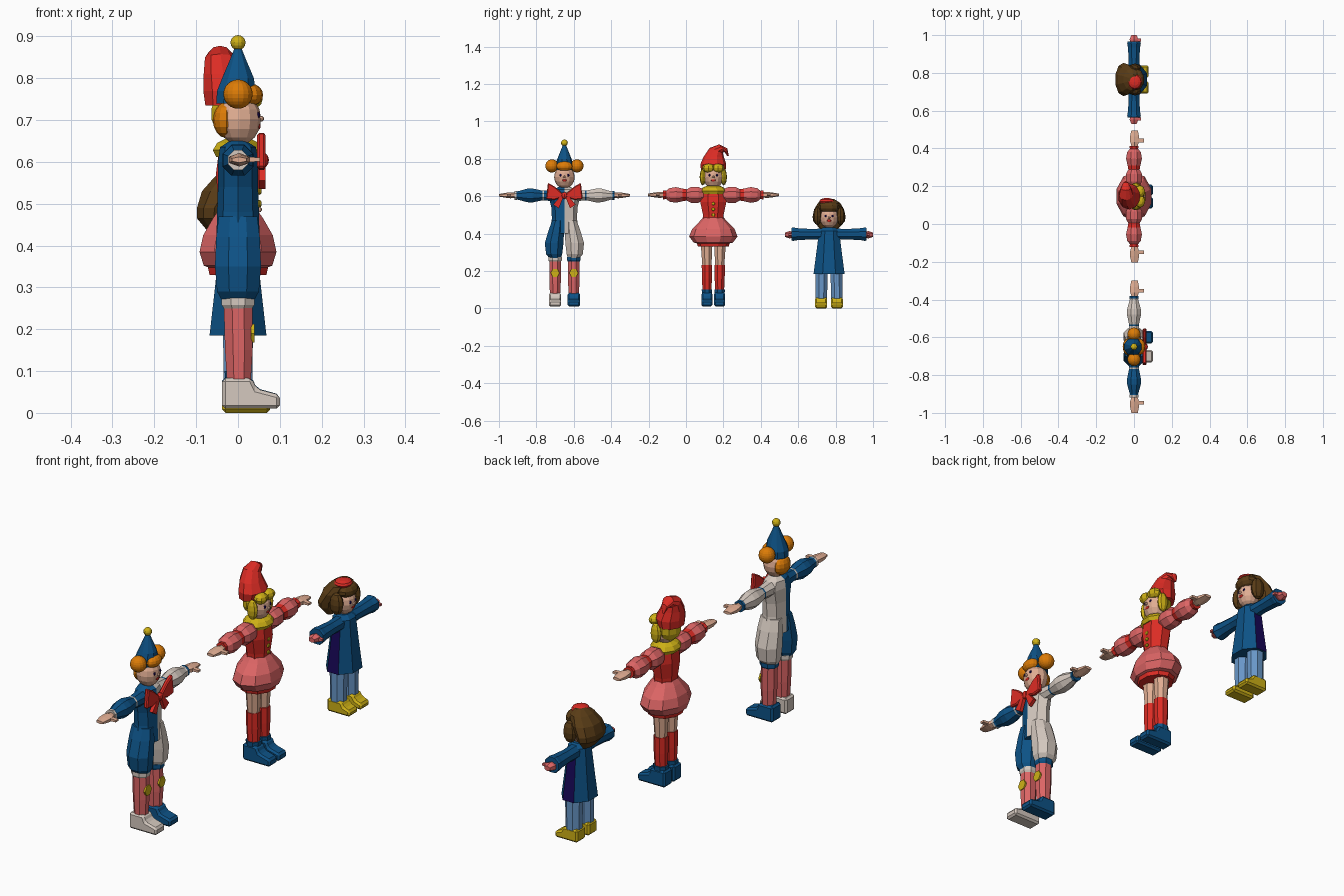
import bpy, bmesh, math
from mathutils import Vector

if "Cube" in bpy.data.objects:
    bpy.data.objects.remove(bpy.data.objects["Cube"])

COLORS = {"blue": (.004, .085, .24), "cream": (.66, .58, .52), "red": (.72, .025, .018),
          "pink": (.72, .13, .13), "yellow": (.62, .44, .008), "orange": (.72, .2, .002),
          "skin": (.75, .42, .29), "brown": (.1, .045, .008), "navy": (.008, .002, .09),
          "light_blue": (.14, .31, .58)}
MATS = {}
for key, rgb in COLORS.items():
    MATS[key] = bpy.data.materials.new(key)
    MATS[key].diffuse_color = (*rgb, 1)


def finish(name, bm, mats, oy):
    """Turn a bmesh into an object of the figure standing at y = oy."""
    bmesh.ops.recalc_face_normals(bm, faces=bm.faces)
    me = bpy.data.meshes.new(name)
    bm.to_mesh(me)
    bm.free()
    for m in mats:
        me.materials.append(MATS[m])
    ob = bpy.data.objects.new(name, me)
    ob.location.y = oy
    bpy.context.collection.objects.link(ob)
    return ob


def loft(name, oy, rings, colors, n=8, axis="z", flat=True):
    """Rings (t, centre a, centre b, radius a, radius b[, tilt]); one colour per segment."""
    if isinstance(colors, str):
        colors = [colors] * (len(rings) - 1)
    mats = list(dict.fromkeys(colors))
    bm = bmesh.new()
    k, ph = (1 / math.cos(math.pi / n), math.pi / n) if flat else (1, 0)
    loops = []
    for t, ca, cb, ra, rb, *tilt in rings:
        w = tilt[0] if tilt else 0
        loop = []
        for i in range(n):
            ang = ph + 2 * math.pi * i / n
            a, ob = ca + k * ra * math.cos(ang), k * rb * math.sin(ang)
            b, h = cb + ob * math.cos(w), t - ob * math.sin(w)
            loop.append(bm.verts.new((a, b, h) if axis == "z" else (a, h, b)))
        loops.append(loop)
    for j, (lo, hi) in enumerate(zip(loops, loops[1:])):
        for i in range(n):
            f = bm.faces.new((lo[i], lo[(i + 1) % n], hi[(i + 1) % n], hi[i]))
            f.material_index = mats.index(colors[j])
    bm.faces.new(loops[0]).material_index = mats.index(colors[0])
    bm.faces.new(loops[-1]).material_index = mats.index(colors[-1])
    return finish(name, bm, mats, oy)


def ball(name, oy, c, r, color, seg=10, rows=7):
    bm = bmesh.new()
    bmesh.ops.create_uvsphere(bm, u_segments=seg, v_segments=rows, radius=1)
    for v in bm.verts:
        v.co = Vector(c) + Vector(v.co[i] * r[i] for i in range(3))
    return finish(name, bm, [color], oy)


def prism(name, oy, pts, lo, hi, color, axis="y", bevel=0):
    """Extrude an outline: (x, z) along y, or (y, z) along x."""
    bm = bmesh.new()
    put = (lambda p, d: (p[0], d, p[1])) if axis == "y" else (lambda p, d: (d, p[0], p[1]))
    a, b = ([bm.verts.new(put(p, d)) for p in pts] for d in (lo, hi))
    bm.faces.new(a)
    bm.faces.new(b)
    for i in range(len(pts)):
        j = (i + 1) % len(pts)
        bm.faces.new((a[i], a[j], b[j], b[i]))
    ob = finish(name, bm, [color], oy)
    if bevel:
        m = ob.modifiers.new("bevel", "BEVEL")
        m.width, m.segments = bevel, 1
    return ob


def shoe(oy, y, half, color, z0, toe, top):
    h = top - z0
    pts = [(-.038, z0), (toe, z0), (toe, z0 + h * .45), (.045, z0 + h * .65),
           (.033, top), (-.038, top)]
    prism("shoe", oy, pts, y - half, y + half, color, bevel=.008)


def hand(oy, s, y0, y1, z, color="skin"):
    d = y1 - y0
    loft("hand", oy, [(s * (y0 + d * f), .003, z, rx, rz) for f, rx, rz in
                      ((0, .015, .012), (.3, .023, .014), (.62, .024, .011), (1, .017, .006))],
         color, 6, "y")
    prism("thumb", oy, [(.015, z - .006), (.053, z - .004), (.053, z + .005), (.015, z + .008)],
          s * (y0 + d * .28), s * (y0 + d * .5), color)


def face(oy, z, r):
    """Head with eyes, mouth and nose on the +x side."""
    ball("head", oy, (.003, 0, z), (r * .95, r, r * 1.12), "skin", 12, 8)
    for s in (-1, 1):
        ball("eye", oy, (r * .87, s * r * .37, z + r * .18), (.005, .006, .007), "navy", 8, 5)
    ball("nose", oy, (r * .99, 0, z + r * .02), (.008, .007, .007), "skin", 8, 5)
    ball("mouth", oy, (r * .88, 0, z - r * .3), (.006, .013, .008), "red", 8, 5)


# ---------- clown ----------
Y = -.65
torso = loft("clown_torso", Y, [(.4, 0, 0, .052, .08), (.48, 0, 0, .05, .067), (.54, 0, 0, .048, .07),
             (.6, 0, 0, .048, .085), (.635, 0, 0, .043, .06), (.65, 0, 0, .02, .03)], "blue", flat=False)
torso.data.materials.append(MATS["cream"])
for p in torso.data.polygons:
    p.material_index = int(p.center.y > .001)
loft("neck", Y, [(.63, 0, 0, .02, .022), (.67, 0, 0, .02, .022)], "skin")
face(Y, .702, .055)
for s, main, other in ((-1, "blue", "cream"), (1, "cream", "blue")):
    loft("clown_sleeve", Y, [(s * t, 0, .604, r, r * h) for t, r, h in
         ((.05, .032, 1), (.11, .026, 1), (.118, .026, 1), (.17, .037, 1), (.2, .036, 1),
          (.25, .022, 1), (.256, .024, 1), (.268, .024, 1))],
         [main, other, main, main, main, main, other], 8, "y")
    hand(Y, s, .262, .35, .605)
    loft("clown_trouser_leg", Y, [(.268, 0, s * .05, .038, .03), (.29, 0, s * .055, .05, .043),
         (.35, 0, s * .055, .055, .05), (.42, 0, s * .043, .052, .041), (.47, 0, s * .035, .046, .03)], main)
    loft("knee_cuff", Y, [(.25, 0, s * .05, .034, .031), (.258, 0, s * .05, .039, .036),
         (.275, 0, s * .05, .039, .036)], other)
    loft("stocking", Y, [(.07, .002, s * .05, .028, .027), (.15, .002, s * .05, .033, .031),
         (.26, 0, s * .05, .034, .031)], "pink")
    prism("knee_patch", Y, [(s * .05 + a, .19 + b) for a, b in
          ((-.024, 0), (-.012, -.022), (.012, -.022), (.024, 0), (.012, .022), (-.012, .022))],
          .031, .039, "yellow", "x")
    shoe(Y, s * .05, .033, other, .01, .1, .083)
    ball("hair_bun", Y, (0, s * .067, .762), (.035, .035, .035), "orange", 16, 12)
    # bow wings and ribbon tails
    prism("bow_wing", Y, [(s * .008, .613), (s * .05, .65), (s * .088, .672), (s * .098, .585),
          (s * .055, .58), (s * .008, .595)], .046, .066, "red", "x", .005)
    prism("bow_tail", Y, [(s * .004, .6), (s * .022, .6), (s * .06, .555), (s * .03, .535)],
          .05, .066, "red", "x")
ball("bow_knot", Y, (.06, 0, .604), (.014, .018, .018), "red", 8, 6)
ball("back_hair", Y, (-.028, 0, .7), (.032, .047, .043), "orange", 12, 8)
ball("fringe", Y, (.03, 0, .76), (.03, .043, .027), "orange", 12, 8)
loft("clown_hat", Y, [(.74, -.006, 0, .046, .046), (.77, -.004, 0, .046, .046), (.8, 0, 0, .038, .036),
     (.845, 0, 0, .019, .019), (.878, 0, 0, .006, .006)], "blue", 10)
ball("hat_pompom", Y, (0, 0, .885), (.018, .018, .018), "yellow", 12, 8)

# ---------- girl in a puffed skirt ----------
Y = .146
loft("bodice", Y, [(.46, 0, 0, .045, .052), (.5, 0, 0, .046, .055), (.57, 0, 0, .053, .07),
     (.615, 0, 0, .047, .068), (.645, 0, 0, .03, .04)], "red")
loft("neck", Y, [(.63, 0, 0, .02, .022), (.67, 0, 0, .02, .022)], "skin")
loft("collar", Y, [(.612, 0, 0, .052, .06), (.628, 0, 0, .06, .069), (.645, 0, 0, .05, .056),
     (.657, 0, 0, .026, .03)], "yellow", 10)
for z in (.5, .53, .56):
    ball("button", Y, (.051, 0, z), (.006, .009, .009), "yellow", 8, 5)
loft("skirt", Y, [(.33, 0, 0, .068, .078), (.348, 0, 0, .072, .083), (.352, 0, 0, .082, .1),
     (.385, 0, 0, .092, .123), (.425, 0, 0, .083, .108), (.465, 0, 0, .06, .07),
     (.485, 0, 0, .046, .054)], ["red"] + ["pink"] * 5, 10)
face(Y, .702, .054)
for s in (-1, 1):
    loft("puffed_sleeve", Y, [(s * t, 0, .607, r, r) for t, r in
         ((.05, .03), (.08, .042), (.12, .042), (.142, .03), (.165, .034), (.2, .042),
          (.235, .036), (.252, .022), (.268, .024))],
         ["pink", "pink", "pink", "red", "pink", "pink", "pink", "red"], 8, "y")
    hand(Y, s, .262, .35, .607)
    loft("leg", Y, [(.22, 0, s * .034, .025, .024), (.345, 0, s * .036, .032, .031)], "skin")
    loft("long_sock", Y, [(.085, 0, s * .034, .025, .023), (.16, 0, s * .034, .029, .027),
         (.232, 0, s * .034, .029, .028)], "red")
    loft("boot_cuff", Y, [(.07, 0, s * .034, .03, .026), (.1, 0, s * .034, .032, .028)], "blue")
    shoe(Y, s * .034, .029, "blue", .01, .1, .085)
    ball("side_lock", Y, (.01, s * .056, .703), (.026, .017, .045), "yellow", 8, 6)
    ball("fringe", Y, (.032, s * .026, .75), (.027, .034, .024), "yellow", 8, 6)
ball("back_hair", Y, (-.02, 0, .715), (.047, .056, .055), "yellow", 10, 7)
loft("curled_hat", Y, [(.735, -.03, 0, .048, .062), (.77, -.026, 0, .057, .066),
     (.81, -.035, .002, .047, .052), (.845, -.042, .015, .037, .036, .35),
     (.858, -.043, .045, .026, .022, 1), (.842, -.043, .07, .015, .014, 1.9),
     (.815, -.043, .079, .004, .004, 2.8)], "red", 10)

# ---------- small girl in a coat ----------
Y = .765
coat = loft("coat", Y, [(.185, 0, 0, .068, .083), (.3, 0, 0, .055, .068), (.38, 0, 0, .047, .058),
            (.415, 0, 0, .043, .054), (.433, 0, 0, .025, .032)], "blue")
coat.data.materials.append(MATS["navy"])
for p in coat.data.polygons:  # dark side panels
    if abs(p.normal.y) > .85 and p.center.z < .36:
        p.material_index = 1
loft("neck", Y, [(.42, 0, 0, .018, .02), (.45, 0, 0, .018, .02)], "skin")
face(Y, .485, .05)
for s in (-1, 1):
    loft("coat_sleeve", Y, [(s * t, 0, .397, r, r) for t, r in
         ((.03, .03), (.1, .028), (.17, .032), (.192, .036), (.2, .034))], "blue", 8, "y")
    loft("mitten", Y, [(s * t, 0, .394, rx, rz) for t, rx, rz in
         ((.19, .018, .014), (.212, .023, .017), (.235, .014, .01))], "pink", 6, "y")
    prism("mitten_thumb", Y, [(.015, .388), (.038, .39), (.038, .4), (.015, .402)],
          s * .202, s * .216, "pink")
    loft("trouser_leg", Y, [(.045, 0, s * .042, .034, .031), (.22, 0, s * .04, .036, .033)], "light_blue")
    shoe(Y, s * .042, .032, "yellow", 0, .077, .058)
    ball("side_lock", Y, (.005, s * .062, .495), (.033, .023, .05), "brown", 8, 6)
loft("back_hair", Y, [(.425, -.05, 0, .015, .045), (.465, -.058, 0, .04, .08), (.49, -.056, 0, .042, .084),
     (.53, -.033, 0, .053, .076), (.565, -.012, 0, .043, .056), (.585, -.005, 0, .02, .025)], "brown", 10)
ball("fringe", Y, (.014, 0, .542), (.042, .058, .032), "brown", 10, 7)
ball("beret", Y, (.004, -.012, .573), (.038, .041, .018), "red", 12, 6)

for m in bpy.data.materials:
    if m.users and not m.is_grease_pencil:
        m.use_nodes = True
        m.node_tree.nodes["Principled BSDF"].inputs["Base Color"].default_value = m.diffuse_color
